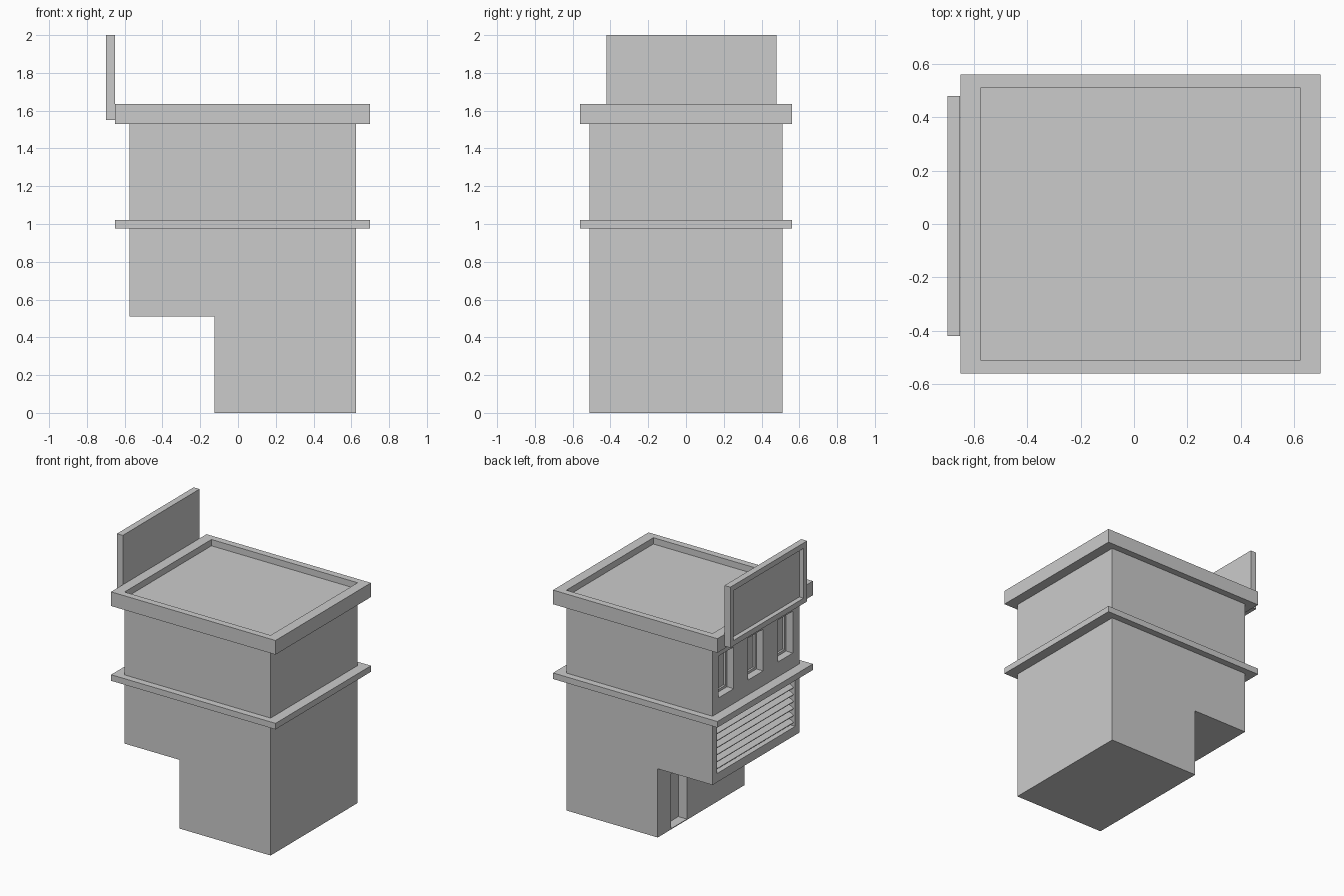
import bpy, bmesh
from mathutils import Matrix, Vector

if "Cube" in bpy.data.objects:
    bpy.data.objects.remove(bpy.data.objects["Cube"])


def finish(name, bm):
    bmesh.ops.recalc_face_normals(bm, faces=bm.faces)
    me = bpy.data.meshes.new(name)
    bm.to_mesh(me)
    bm.free()
    ob = bpy.data.objects.new(name, me)
    bpy.context.collection.objects.link(ob)
    return ob


def boxes(name, items):
    """Each item is (x0, x1, y0, y1, z0, z1, tilt about y)."""
    bm = bmesh.new()
    for x0, x1, y0, y1, z0, z1, *tilt in items:
        c = Vector(((x0 + x1) / 2, (y0 + y1) / 2, (z0 + z1) / 2))
        m = (Matrix.Translation(c) @ Matrix.Rotation(tilt[0] if tilt else 0, 4, 'Y')
             @ Matrix.Diagonal((x1 - x0, y1 - y0, z1 - z0, 1)))
        bmesh.ops.create_cube(bm, size=1, matrix=m)
    return finish(name, bm)


def cut(ob, items):
    cutter = boxes(ob.name + "_cutter", items)
    cutter.hide_render = True
    cutter.hide_viewport = True
    mod = ob.modifiers.new("cut", 'BOOLEAN')
    mod.operation = 'DIFFERENCE'
    mod.solver = 'EXACT'
    mod.object = cutter


def frame(x0, x1, y0, y1, z0, z1, w):
    return [(x0, x1, y0, y0 + w, z0, z1), (x0, x1, y1 - w, y1, z0, z1),
            (x0, x1, y0 + w, y1 - w, z0, z0 + w), (x0, x1, y0 + w, y1 - w, z1 - w, z1)]


FACE = -0.575      # upper street facade
DOOR = -0.125      # recessed ground floor wall
DEPTH = 0.07
WINDOWS = (-0.343, 0.005, 0.35)

# Main body: overhanging profile extruded along y
bm = bmesh.new()
profile = [(DOOR, 0), (0.625, 0), (0.625, 1.56), (FACE, 1.56), (FACE, 0.51), (DOOR, 0.51)]
face = bm.faces.new([bm.verts.new((x, -0.51, z)) for x, z in profile])
ext = bmesh.ops.extrude_face_region(bm, geom=[face])
bmesh.ops.translate(bm, vec=(0, 1.02, 0),
                    verts=[g for g in ext["geom"] if isinstance(g, bmesh.types.BMVert)])
body = finish("building_body", bm)

# Openings: windows, shutter bay and doorway
cut(body, [(FACE - 0.1, FACE + DEPTH, y - 0.088, y + 0.088, 1.13, 1.44) for y in WINDOWS]
    + [(FACE - 0.1, FACE + DEPTH, -0.46, 0.46, 0.575, 0.945),
       (DOOR - 0.1, DOOR + DEPTH, 0.168, 0.355, 0.006, 0.41)])

# Window frames
for i, y in enumerate(WINDOWS):
    boxes(f"window_frame_{i + 1}",
          frame(FACE + DEPTH - 0.015, FACE + DEPTH, y - 0.088, y + 0.088, 1.13, 1.44, 0.018))

# Louvre slats
boxes("louvre_slats", [(FACE + 0.012, FACE + 0.068, -0.46, 0.46,
                        0.605 + i * 0.052, 0.615 + i * 0.052, -0.5) for i in range(7)])

# Floor band between storeys
boxes("floor_band", [(-0.65, 0.70, -0.56, 0.56, 0.975, 1.02)])

# Roof slab with sunken deck
roof = boxes("roof_parapet", [(-0.65, 0.70, -0.56, 0.56, 1.53, 1.635)])
cut(roof, [(-0.575, 0.625, -0.51, 0.51, 1.588, 1.8)])

# Blank sign board with raised border
sign = boxes("sign_board", [(-0.70, -0.652, -0.42, 0.48, 1.55, 2.0)])
cut(sign, [(-0.8, -0.665, -0.38, 0.44, 1.59, 1.96)])
